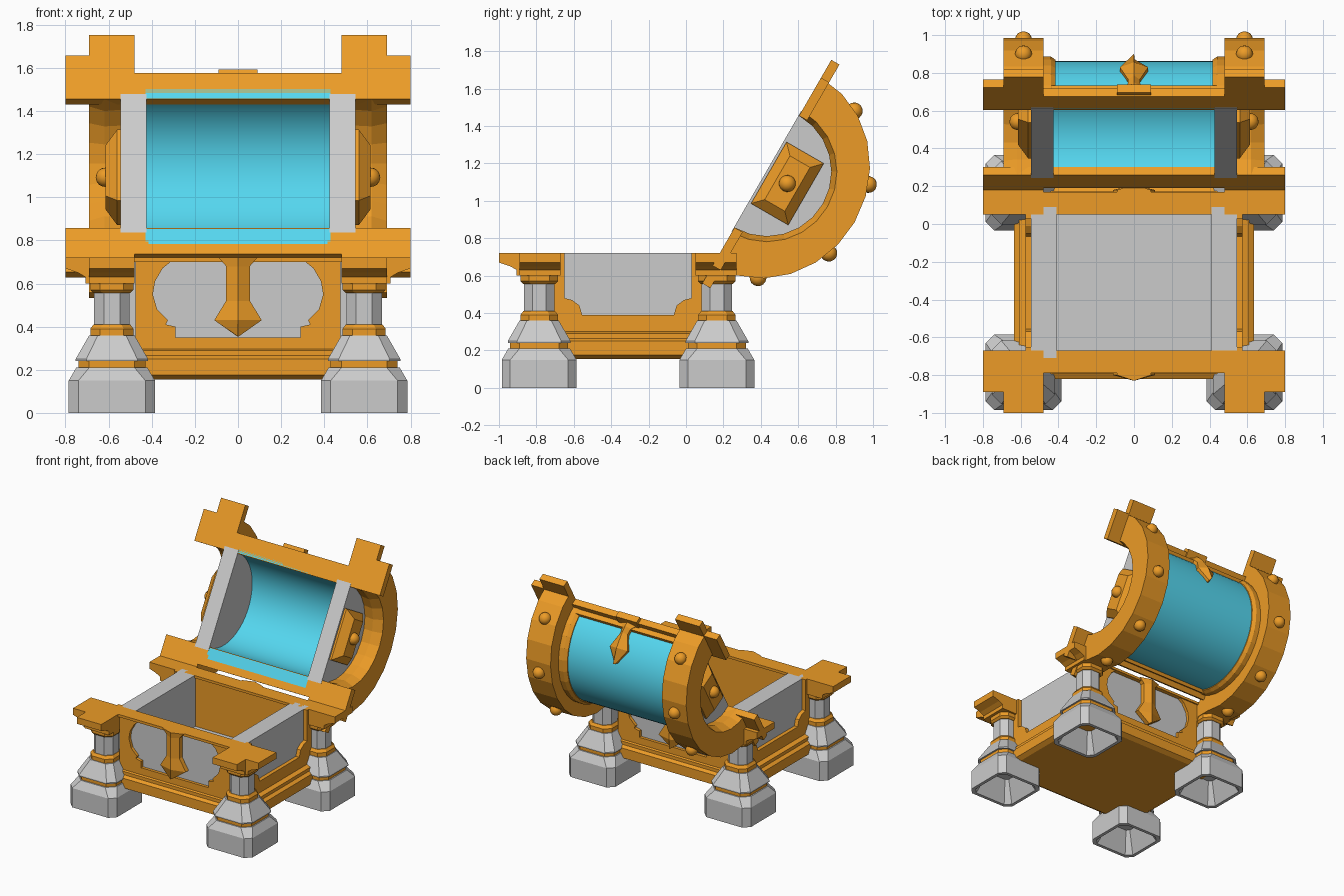
import bpy, bmesh
from math import sin, cos, pi, radians
from mathutils import Matrix

if "Cube" in bpy.data.objects:
    bpy.data.objects.remove(bpy.data.objects["Cube"])

BASE = Matrix.Translation((0, -0.31, 0))
LID = Matrix.Translation((0, 0.432, 1.156)) @ Matrix.Rotation(radians(-120), 4, 'X')


def material(name, col):
    m = bpy.data.materials.new(name)
    m.diffuse_color = col
    m.use_nodes = True
    m.node_tree.nodes["Principled BSDF"].inputs["Base Color"].default_value = m.diffuse_color
    return m


GOLD = material("gold", (0.84, 0.33, 0.02, 1))
BLUE = material("blue", (0.09, 0.68, 0.87, 1))


def finish(name, bm, frame, mat=None, smooth=False):
    bmesh.ops.recalc_face_normals(bm, faces=bm.faces)
    me = bpy.data.meshes.new(name)
    bm.to_mesh(me)
    bm.free()
    if mat:
        me.materials.append(mat)
    ob = bpy.data.objects.new(name, me)
    bpy.context.collection.objects.link(ob)
    ob.matrix_world = frame
    if smooth:
        bpy.ops.object.select_all(action='DESELECT')
        ob.select_set(True)
        bpy.context.view_layer.objects.active = ob
        bpy.ops.object.shade_smooth_by_angle(angle=radians(35))
    return ob


def skin(name, rows, frame, mat=None, smooth=False, loop=False):
    """Bridge a list of closed point rings; cap the ends unless looped."""
    bm = bmesh.new()
    vs = [[bm.verts.new(p) for p in r] for r in rows]
    n = len(rows[0])
    for a, b in zip(vs, vs[1:] + (vs[:1] if loop else [])):
        for i in range(n):
            bm.faces.new((a[i], a[(i + 1) % n], b[(i + 1) % n], b[i]))
    if not loop:
        bm.faces.new(vs[0])
        bm.faces.new(vs[-1])
    return finish(name, bm, frame, mat, smooth)


def loft(name, secs, frame, mat=None, at=(0, 0)):
    """Stack of rectangles (half x, half y, corner cut, z)."""
    rows = []
    for hx, hy, c, z in secs:
        if c:
            p = [(hx, -hy + c), (hx, hy - c), (hx - c, hy), (-hx + c, hy),
                 (-hx, hy - c), (-hx, -hy + c), (-hx + c, -hy), (hx - c, -hy)]
        else:
            p = [(hx, -hy), (hx, hy), (-hx, hy), (-hx, -hy)]
        rows.append([(at[0] + x, at[1] + y, z) for x, y in p])
    return skin(name, rows, frame, mat)


def box(name, x0, x1, y0, y1, z0, z1, frame, mat=None):
    return loft(name, [((x1 - x0) / 2, (y1 - y0) / 2, 0, z) for z in (z0, z1)],
                frame, mat, ((x0 + x1) / 2, (y0 + y1) / 2))


def prism(name, pts, f, d0, d1, frame, mat=None):
    return skin(name, [[f(a, b, d) for a, b in pts] for d in (d0, d1)], frame, mat)


def arch(name, prof, frame, mat, seg, squash=1.0, smooth=False):
    """Sweep a (x, radius) profile over a half circle."""
    rows = [[(x, r * cos(pi * i / seg), r * (1 - (1 - squash) * (r > 0.5)) * sin(pi * i / seg))
             for x, r in prof] for i in range(seg + 1)]
    return skin(name, rows, frame, mat, smooth)


def stud(name, p, frame):
    bm = bmesh.new()
    bmesh.ops.create_uvsphere(bm, u_segments=16, v_segments=8, radius=0.045,
                              matrix=Matrix.Translation(p))
    finish(name, bm, frame, GOLD, True)


def clasp(name, rows, f, frame):
    """Ridged ornament from (half width, position) rows."""
    skin(name, [[f(-w, s, 0), f(-w, s, 0.035), f(0, s, 0.065), f(w, s, 0.035), f(w, s, 0)]
                for w, s in rows], frame, GOLD)


# ---- legs and corner brackets
bracket = [(0.0, 0.6), (0.235, 0.6), (0.235, 0.63), (0.27, 0.65), (0.33, 0.67), (0.33, 0.72), (0.0, 0.72)]
for sx in (-1, 1):
    for sy in (-1, 1):
        c = (sx * 0.585, sy * 0.475)
        loft("foot", [(.1, .1, .02, .16), (.175, .175, .04, 0), (.2, .2, .045, 0),
                      (.2, .2, .045, .15), (.165, .165, .06, .21)], BASE, None, c)
        loft("foot_collar", [(.155, .155, .05, .2), (.155, .155, .05, .245)], BASE, GOLD, c)
        loft("leg_cone", [(.168, .168, .05, .24), (.168, .168, .05, .25), (.105, .105, .04, .36)], BASE, None, c)
        loft("lower_ring", [(.1, .1, .045, .36), (.1, .1, .045, .39), (.085, .085, .04, .41)], BASE, GOLD, c)
        loft("leg_column", [(.082, .082, .045, .4), (.082, .082, .045, .57)], BASE, None, c)
        loft("upper_ring", [(.085, .085, .04, .555), (.1, .1, .045, .57), (.1, .1, .045, .605)], BASE, GOLD, c)
        prism("rim_arm_end", bracket, lambda a, b, d: (sx * d, sy * (0.36 + a), b), .48, .69, BASE, GOLD)
        prism("rim_arm_side", [(.48 + (a / .33) * .32, b) for a, b in bracket],
              lambda a, b, d: (sx * a, sy * d, b), .36, .58, BASE, GOLD)

# ---- chest body
loft("plinth", [(.6, .475, 0, .155), (.635, .51, 0, .175), (.635, .51, 0, .25),
                (.61, .485, 0, .265), (.61, .485, 0, .29), (.575, .46, 0, .3)], BASE, GOLD)
box("floor", -.42, .42, -.4, .4, .28, .32, BASE)
hole = [(.3, .71), (.35, .67), (.385, .61), (.395, .55), (.375, .48), (.325, .43),
        (.335, .41), (.29, .40), (.29, .35)]
hole = hole + [(-x, z) for x, z in reversed(hole)]
outer = [(.475, .28), (.475, .72), (-.475, .72), (-.475, .28)]
u_half = [(.41, .29), (.41, .72), (.34, .72), (.34, .48), (.3, .47), (.26, .44), (.245, .39)]
u_frame = u_half + [(-y, z) for y, z in reversed(u_half)]
lock_rows = [(.09, .72), (.055, .68), (.055, .52), (.11, .43), (.004, .355)]
for s in (-1, 1):
    box("side_wall", min(s * .41, s * .545), max(s * .41, s * .545), -.4, .4, .28, .72, BASE)
    prism("side_frame", u_frame, lambda a, b, d: (s * d, a, b), .53, .575, BASE, GOLD)
    box("end_wall", -.47, .47, min(s * .37, s * .42), max(s * .37, s * .42), .28, .715, BASE, GOLD)
    box("end_panel", -.42, .42, min(s * .42, s * .447), max(s * .42, s * .447), .3, .71, BASE)
    # frame with shaped opening
    bm = bmesh.new()
    edges = []
    for loop in (outer, hole):
        vs = [bm.verts.new((x, s * .42, z)) for x, z in loop]
        edges += [bm.edges.new((vs[i - 1], vs[i])) for i in range(len(vs))]
    bmesh.ops.triangle_fill(bm, edges=edges, use_beauty=True)
    ext = bmesh.ops.extrude_face_region(bm, geom=bm.faces[:])
    bmesh.ops.translate(bm, vec=(0, s * .05, 0),
                        verts=[g for g in ext["geom"] if isinstance(g, bmesh.types.BMVert)])
    finish("end_frame", bm, BASE, GOLD)
    box("rim_middle", -.5, .5, min(s * .36, s * .48), max(s * .36, s * .48), .7, .72, BASE, GOLD)
    clasp("lock", lock_rows, lambda x, z, h: (x, s * (.455 + h), z), BASE)

# ---- lid: rims, shell, ends, arches
rim = [(.8, .345), (.8, .58), (.69, .58), (.69, .69), (.48, .69), (.48, .485)]
rim = rim + [(-x, y) for x, y in reversed(rim)]
arch("lid_shell", [(-.43, .35), (-.43, .43), (.43, .43), (.43, .35)], LID, BLUE, 32, 1, True)
for s in (-1, 1):
    prism("lid_rim", rim, lambda a, b, d: (a, s * b, d), 0, .05, LID, GOLD)
    box("lid_edge_strip", -.48, .48, min(s * .4, s * .445), max(s * .4, s * .445), .04, .09, LID, GOLD)
    half = [(.37 * cos(pi * i / 16), .37 * sin(pi * i / 16)) for i in range(17)]
    prism("lid_end", [(.37, -.003)] + half[1:-1] + [(-.37, -.003)],
          lambda a, b, d: (s * d, a, b), .425, .545, LID)
    arch("lid_arch", [(s * .48, .36), (s * .48, .58), (s * .69, .58), (s * .69, .375), (s * .62, .345)],
         LID, GOLD, 12, .935)
    arch("lid_inner_band", [(s * .415, .40), (s * .415, .438), (s * .44, .455), (s * .49, .455), (s * .49, .40)],
         LID, GOLD, 16)
    # end boss with stud
    skin("lid_boss", [[(s * x, hy * a, .127 + hz * b) for a, b in ((1, 1), (-1, 1), (-1, -1), (1, -1))]
                      for x, hy, hz in ((.53, .19, .115), (.56, .19, .115), (.615, .135, .062))], LID, GOLD)
    stud("boss_stud", (s * .615, 0, .127), LID)
    for w, v in ((.515, .243), (.212, .505), (-.212, .505), (-.515, .243)):
        stud("arch_stud", (s * .585, w, v), LID)


# ---- lid clasp wrapped on the front of the shell
def wrap(x, deg, h):
    r = .42 + h
    return (x, -r * cos(radians(deg)), r * sin(radians(deg)))


clasp("lid_clasp", [(.09, 4), (.035, 11), (.03, 17), (.075, 31), (.004, 45)], wrap, LID)
box("lid_clasp_foot", -.09, .09, -.51, -.44, .01, .06, LID, GOLD)
